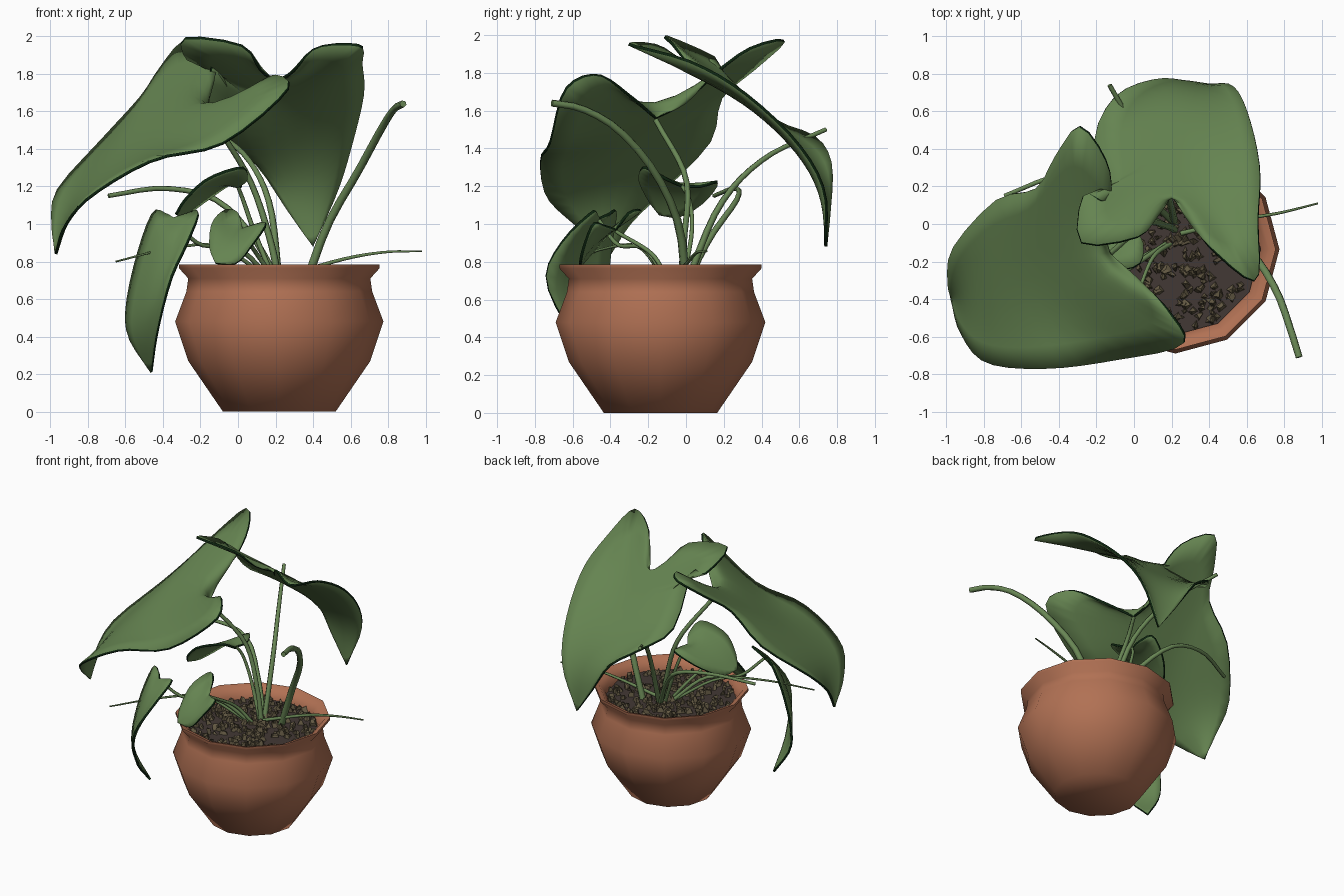
import bpy, bmesh, math, random
from mathutils import Vector

if "Cube" in bpy.data.objects:
    bpy.data.objects.remove(bpy.data.objects["Cube"])

random.seed(4)
CX, CY = 0.22, -0.135          # pot axis


def material(name, rgb):
    m = bpy.data.materials.new(name)
    m.diffuse_color = (*rgb, 1)
    m.use_nodes = True
    m.node_tree.nodes["Principled BSDF"].inputs["Base Color"].default_value = m.diffuse_color
    return m


TERRACOTTA = material("terracotta", (0.44, 0.165, 0.088))
SOIL = material("soil", (0.055, 0.040, 0.035))
PEBBLE = material("pebble", (0.125, 0.1, 0.056))
LEAF = material("leaf_green", (0.13, 0.23, 0.082))
EDGE = material("leaf_edge_dark_green", (0.004, 0.018, 0.005))
STEM = material("stem_green", (0.14, 0.24, 0.09))


def add_object(name, bm, mats, smooth_angle=None):
    me = bpy.data.meshes.new(name)
    bm.to_mesh(me)
    bm.free()
    for m in mats:
        me.materials.append(m)
    if smooth_angle:
        me.shade_smooth()
        me.set_sharp_from_angle(angle=math.radians(smooth_angle))
    ob = bpy.data.objects.new(name, me)
    bpy.context.collection.objects.link(ob)
    return ob


def spline(pts, t):
    """Catmull-Rom point at t in 0..1."""
    p = [Vector(q) for q in pts]
    p = [2 * p[0] - p[1]] + p + [2 * p[-1] - p[-2]]
    n = len(pts) - 1
    i = min(int(t * n), n - 1)
    u = t * n - i
    a, b, c, d = p[i:i + 4]
    return 0.5 * (2 * b + (c - a) * u + (2 * a - 5 * b + 4 * c - d) * u * u
                  + (3 * b - a - 3 * c + d) * u ** 3)


# Pot: lathed profile, closed base and inner wall
def pot():
    profile = [(0.30, 0), (0.485, 0.27), (0.555, 0.48), (0.495, 0.64), (0.485, 0.71),
               (0.535, 0.765), (0.535, 0.785), (0.50, 0.775), (0.455, 0.72), (0.455, 0.64)]
    sides = 12
    bm = bmesh.new()
    rings = []
    for r, z in profile:
        rings.append([bm.verts.new((CX + r * math.cos(2 * math.pi * k / sides),
                                    CY + r * math.sin(2 * math.pi * k / sides), z))
                      for k in range(sides)])
    for a, b in zip(rings, rings[1:]):
        for k in range(sides):
            j = (k + 1) % sides
            bm.faces.new((a[k], a[j], b[j], b[k]))
    bm.faces.new(rings[0][::-1])
    add_object("pot", bm, [TERRACOTTA], 75)


# Soil disc and scattered pebbles
def soil():
    bm = bmesh.new()
    bmesh.ops.create_circle(bm, cap_ends=True, segments=12, radius=0.47)
    bmesh.ops.translate(bm, verts=bm.verts, vec=(CX, CY, 0.70))
    add_object("soil", bm, [SOIL])
    bm = bmesh.new()
    for _ in range(260):
        r, a = 0.43 * math.sqrt(random.random()), random.uniform(0, 2 * math.pi)
        c = Vector((CX + r * math.cos(a), CY + r * math.sin(a), 0.708))
        s = random.uniform(0.016, 0.034)
        geo = bmesh.ops.create_cone(bm, cap_ends=True, segments=4, radius1=s,
                                    radius2=s * 0.45, depth=s * 1.3)
        for v in geo["verts"]:
            v.co += Vector([random.uniform(-0.45, 0.45) * s for _ in range(3)])
            v.co = c + v.co
    add_object("soil_pebbles", bm, [PEBBLE])


# Leaf: midrib and two edge curves, all running from the notch to the tip
def leaf(name, mid, edge_a, edge_b, n=30, k=4, relax=10):
    base, tip = mid[0], mid[-1]
    bm = bmesh.new()
    rows = []
    for i in range(n + 1):
        t = i / n
        m = spline(mid, t ** 1.3)
        a = spline([base] + edge_a + [tip], t)
        b = spline([base] + edge_b + [tip], t)
        row = [a.lerp(m, j / k) for j in range(k)] + [m.lerp(b, j / k) for j in range(k + 1)]
        rows.append([bm.verts.new(p) for p in row])
    for r, s in zip(rows, rows[1:]):
        for j in range(2 * k):
            bm.faces.new((r[j], r[j + 1], s[j + 1], s[j]))
    bmesh.ops.remove_doubles(bm, verts=bm.verts, dist=0.002)
    bmesh.ops.recalc_face_normals(bm, faces=bm.faces)
    inner = [v for v in bm.verts if not v.is_boundary]
    for _ in range(relax):
        bmesh.ops.smooth_vert(bm, verts=inner, factor=0.5, use_axis_x=True,
                              use_axis_y=True, use_axis_z=True)
    bm.normal_update()
    if sum(f.normal.z * f.calc_area() for f in bm.faces) < 0:
        bmesh.ops.reverse_faces(bm, faces=bm.faces)
    ob = add_object(name, bm, [LEAF, EDGE], 80)
    mod = ob.modifiers.new("thickness", "SOLIDIFY")
    mod.thickness = 0.016
    mod.offset = 0
    mod.material_offset_rim = 1


def stem(name, pts, r0=0.02, r1=0.014):
    cu = bpy.data.curves.new(name, "CURVE")
    cu.dimensions = "3D"
    cu.bevel_depth = 1
    cu.bevel_resolution = 1
    cu.use_fill_caps = True
    sp = cu.splines.new("POLY")
    n = 14
    sp.points.add(n)
    for i, p in enumerate(sp.points):
        p.co = (*spline(pts, i / n), 1)
        p.radius = r0 + (r1 - r0) * i / n
    sp.use_smooth = True
    cu.materials.append(STEM)
    ob = bpy.data.objects.new(name, cu)
    bpy.context.collection.objects.link(ob)
    bpy.ops.object.select_all(action="DESELECT")
    ob.select_set(True)
    bpy.context.view_layer.objects.active = ob
    bpy.ops.object.convert(target="MESH")


pot()
soil()

# Two big heart-shaped leaves
leaf("big_left_leaf",
     [(-0.13, -0.16, 1.56), (-0.35, -0.2, 1.54), (-0.65, -0.3, 1.38), (-0.86, -0.37, 1.14), (-0.97, -0.4, 0.84)],
     [(0.03, -0.3, 1.68), (0.19, -0.47, 1.79), (0.26, -0.64, 1.71), (-0.08, -0.72, 1.43),
      (-0.45, -0.77, 1.34), (-0.78, -0.74, 1.15), (-0.92, -0.58, 0.99)],
     [(-0.17, 0.0, 1.64), (-0.12, 0.16, 1.8), (-0.15, 0.34, 1.93), (-0.29, 0.52, 1.97), (-0.42, 0.36, 1.82),
      (-0.52, 0.19, 1.67), (-0.73, 0.13, 1.44), (-0.96, -0.12, 1.18), (-0.99, -0.3, 1.0)])
leaf("big_back_leaf",
     [(0.2, 0.15, 1.76), (0.23, 0.38, 1.62), (0.28, 0.6, 1.38), (0.34, 0.72, 1.12), (0.4, 0.74, 0.88)],
     [(0.29, 0.02, 1.81), (0.42, -0.14, 1.94), (0.65, -0.3, 1.95), (0.66, 0.02, 1.86), (0.67, 0.3, 1.7),
      (0.61, 0.58, 1.44), (0.53, 0.73, 1.18)],
     [(0.12, 0.04, 1.82), (0.02, -0.07, 1.95), (-0.28, -0.1, 1.99), (-0.27, 0.15, 1.88), (-0.14, 0.13, 1.84),
      (-0.21, 0.45, 1.56), (-0.1, 0.68, 1.46), (0.1, 0.77, 1.32), (0.26, 0.76, 1.08)], relax=14)

# Three small leaves
leaf("hanging_leaf",
     [(-0.34, -0.46, 1.03), (-0.39, -0.6, 0.86), (-0.46, -0.62, 0.6), (-0.5, -0.52, 0.4), (-0.46, -0.4, 0.21)],
     [(-0.38, -0.41, 1.05), (-0.45, -0.37, 1.06), (-0.53, -0.4, 0.85), (-0.59, -0.42, 0.58),
      (-0.58, -0.42, 0.4)],
     [(-0.28, -0.47, 1.05), (-0.21, -0.5, 1.06), (-0.27, -0.66, 0.9), (-0.36, -0.74, 0.7),
      (-0.43, -0.6, 0.42)], n=20, k=3, relax=3)
leaf("front_small_leaf",
     [(0.02, -0.37, 0.97), (-0.02, -0.45, 0.92), (-0.07, -0.52, 0.86), (-0.12, -0.55, 0.79)],
     [(0.0, -0.3, 1.06), (-0.07, -0.24, 1.07), (-0.14, -0.36, 1.0), (-0.15, -0.48, 0.87)],
     [(0.08, -0.43, 0.99), (0.15, -0.49, 1.0), (0.07, -0.54, 0.88), (-0.01, -0.56, 0.79)],
     n=16, k=3, relax=3)
leaf("middle_small_leaf",
     [(0.0, -0.02, 1.2), (-0.12, -0.05, 1.2), (-0.24, -0.1, 1.14), (-0.33, -0.14, 1.05)],
     [(0.05, -0.11, 1.24), (0.02, -0.22, 1.3), (-0.16, -0.25, 1.24), (-0.28, -0.2, 1.13)],
     [(0.02, 0.08, 1.2), (-0.03, 0.17, 1.22), (-0.18, 0.1, 1.12), (-0.29, -0.03, 1.04)],
     n=16, k=3, relax=3)

# Leaf stalks
stem("big_left_leaf_stalk", [(0.22, -0.03, 0.68), (0.17, -0.01, 0.92), (0.06, 0.0, 1.24), (-0.13, -0.16, 1.55)])
stem("hanging_leaf_stalk", [(0.18, -0.1, 0.70), (0.0, -0.22, 0.87), (-0.2, -0.36, 0.89), (-0.34, -0.46, 1.02)], 0.014, 0.01)
stem("front_small_leaf_stalk", [(0.2, -0.1, 0.70), (0.1, -0.18, 0.84), (0.02, -0.37, 0.96)], 0.013, 0.01)
stem("middle_small_leaf_stalk", [(0.2, -0.02, 0.68), (0.09, 0.03, 0.95), (0.03, 0.02, 1.12), (0.0, -0.02, 1.2)], 0.014, 0.01)
stem("back_leaf_stalk", [(0.22, 0.0, 0.68), (0.17, 0.18, 1.1), (0.05, 0.42, 1.35), (-0.13, 0.74, 1.5)], 0.02, 0.013)

# Bare stems
stem("tall_bare_stem", [(0.36, 0.0, 0.68), (0.48, -0.04, 1.0), (0.64, -0.17, 1.28), (0.76, -0.36, 1.5),
                        (0.83, -0.55, 1.61), (0.88, -0.71, 1.64)], 0.024, 0.019)
stem("right_thin_stem", [(0.25, -0.05, 0.72), (0.55, 0.02, 0.81), (0.78, 0.06, 0.85), (0.98, 0.11, 0.855)], 0.013, 0.005)
stem("left_arched_stem", [(0.22, 0.0, 0.68), (0.08, 0.13, 0.93), (-0.12, 0.27, 1.13), (-0.4, 0.26, 1.19),
                          (-0.69, 0.15, 1.15)], 0.018, 0.012)
stem("front_left_thin_stem", [(0.15, -0.12, 0.72), (-0.1, -0.25, 0.88), (-0.36, -0.43, 0.87), (-0.65, -0.62, 0.8)], 0.012, 0.005)
